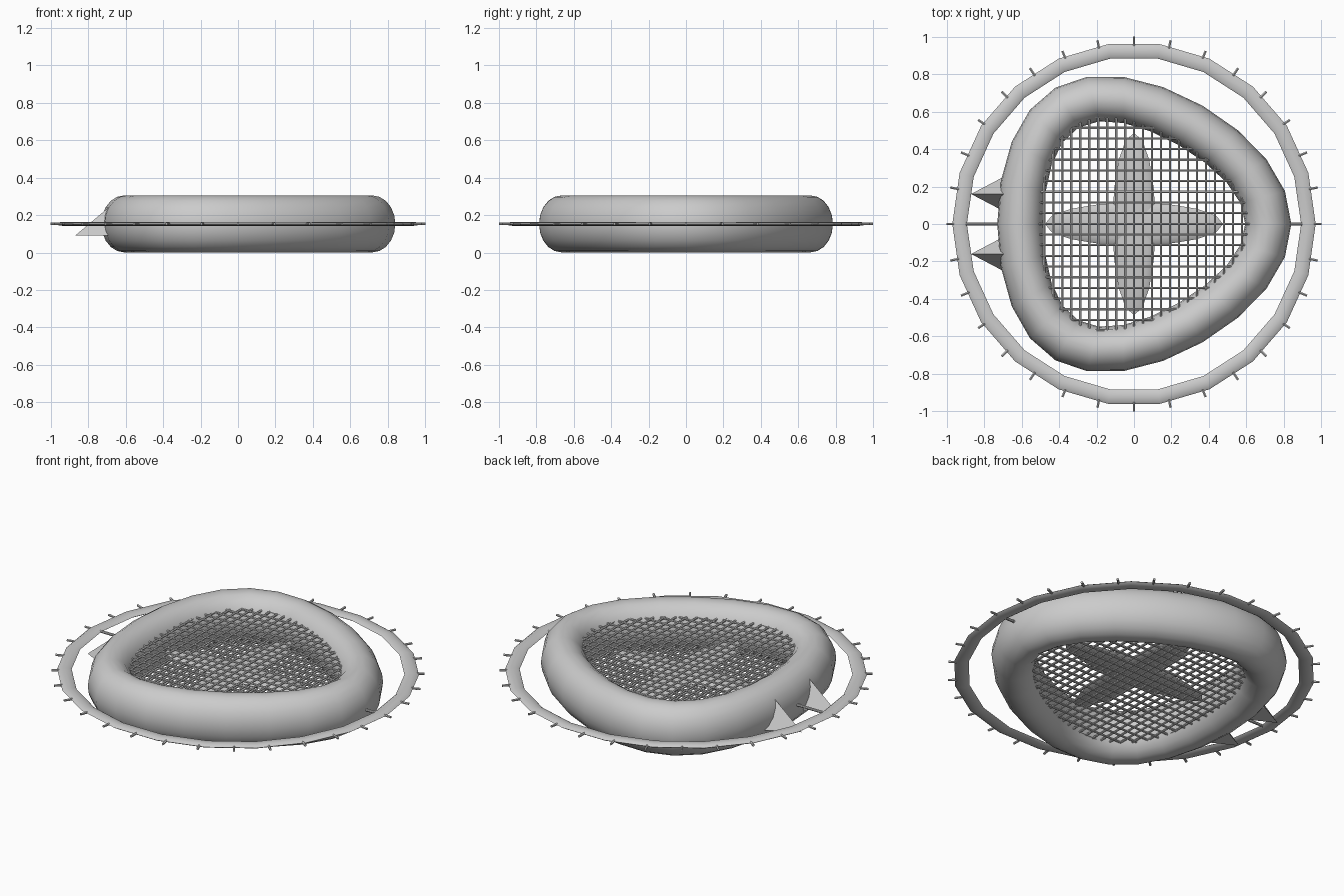
import bpy, bmesh, math
from mathutils import Vector

if "Cube" in bpy.data.objects:
    bpy.data.objects.remove(bpy.data.objects["Cube"])

ZC = 0.153   # mid height of the whole model


def make(name, bm, smooth=None):
    bmesh.ops.recalc_face_normals(bm, faces=bm.faces[:])
    me = bpy.data.meshes.new(name)
    bm.to_mesh(me)
    bm.free()
    ob = bpy.data.objects.new(name, me)
    bpy.context.scene.collection.objects.link(ob)
    if smooth:
        bpy.ops.object.select_all(action='DESELECT')
        ob.select_set(True)
        bpy.context.view_layer.objects.active = ob
        bpy.ops.object.shade_smooth_by_angle(angle=math.radians(smooth))
    return ob


def trefoil(t, r, b=0.055):
    # rounded triangle outline
    return Vector((r * math.cos(t) + b * math.cos(2 * t),
                   r * math.sin(t) - b * math.sin(2 * t), 0))


def loop_tube(name, path, n, rx, rz, m, smooth):
    # closed tube with an elliptical section along path(t)
    bm = bmesh.new()
    rings = []
    for i in range(n):
        t = 2 * math.pi * i / n
        out = Vector((math.cos(t), math.sin(t), 0))
        ring = []
        for j in range(m):
            a = 2 * math.pi * j / m
            p = path(t) + out * rx * math.cos(a)
            p.z = ZC + rz * math.sin(a)
            ring.append(bm.verts.new(p))
        rings.append(ring)
    for i in range(n):
        A, B = rings[i], rings[(i + 1) % n]
        for j in range(m):
            k = (j + 1) % m
            bm.faces.new((A[j], B[j], B[k], A[k]))
    return make(name, bm, smooth)


def rod(bm, p, q, r, sides=6):
    p, q = Vector(p), Vector(q)
    d = q - p
    mat = d.to_track_quat('Z', 'Y').to_matrix().to_4x4()
    mat.translation = (p + q) / 2
    bmesh.ops.create_cone(bm, cap_ends=True, segments=sides, radius1=r,
                          radius2=r, depth=d.length, matrix=mat)


def span(axis, c, r):
    # where a straight line at coordinate c crosses the outline
    pts = [trefoil(2 * math.pi * i / 48, r) for i in range(48)]
    hits = []
    for a, b in zip(pts, pts[1:] + pts[:1]):
        if (a[axis] - c) * (b[axis] - c) < 0:
            f = (c - a[axis]) / (b[axis] - a[axis])
            hits.append(a[1 - axis] + f * (b[1 - axis] - a[1 - axis]))
    return (min(hits), max(hits)) if len(hits) > 1 else None


# Main rounded-triangle body and thin outer ring
loop_tube("body", lambda t: trefoil(t, 0.662), 24, 0.123, 0.152, 20, 60)
loop_tube("outer_ring",
          lambda t: Vector((math.cos(t), math.sin(t), 0)) * 0.931,
          22, 0.039, 0.011, 8, 60)

# Upper and lower wire guards
for name, z in (("upper_guard", ZC + 0.085), ("lower_guard", ZC - 0.085)):
    bm = bmesh.new()
    for axis, step in ((0, 0.048), (1, 0.057)):
        for i in range(-14, 15):
            c = i * step + 0.001
            s = span(axis, c, 0.565)
            if not s:
                continue
            ends = [(c, v, z) if axis == 0 else (v, c, z) for v in s]
            rod(bm, ends[0], ends[1], 0.0065)
    make(name, bm, 40)

# Crossed fan blades
for name, sx, sy in (("blade_long_x", 0.475, 0.115),
                     ("blade_long_y", 0.115, 0.485)):
    bm = bmesh.new()
    bmesh.ops.create_uvsphere(bm, u_segments=16, v_segments=8, radius=1)
    bmesh.ops.scale(bm, vec=(sx, sy, 0.02), verts=bm.verts[:])
    bmesh.ops.translate(bm, vec=(0, 0, ZC), verts=bm.verts[:])
    make(name, bm, 60)

# Pegs around the ring
bm = bmesh.new()
for i in range(32):
    a = 2 * math.pi * i / 32
    d = Vector((math.cos(a), math.sin(a), 0))
    up = Vector((0, 0, ZC))
    rod(bm, d * 0.945 + up, d * 1.0 + up, 0.007)
make("ring_pegs", bm, 40)

# Struts joining ring and body
bm = bmesh.new()
rod(bm, (-0.92, 0, ZC), (-0.68, 0, ZC), 0.008, 8)
rod(bm, (0.78, 0, ZC), (0.92, 0, ZC), 0.008, 8)
make("struts", bm, 40)

# Pair of pointed fins on the left side
for name, y in (("back_fin", 0.16), ("front_fin", -0.16)):
    bm = bmesh.new()
    tip, lo, hi, top = [bm.verts.new(p) for p in (
        (-0.87, y, 0.09), (-0.68, y - 0.1, 0.09),
        (-0.68, y + 0.1, 0.09), (-0.68, y, 0.25))]
    for f in ((tip, lo, hi), (tip, top, lo), (tip, hi, top), (lo, top, hi)):
        bm.faces.new(f)
    make(name, bm)
